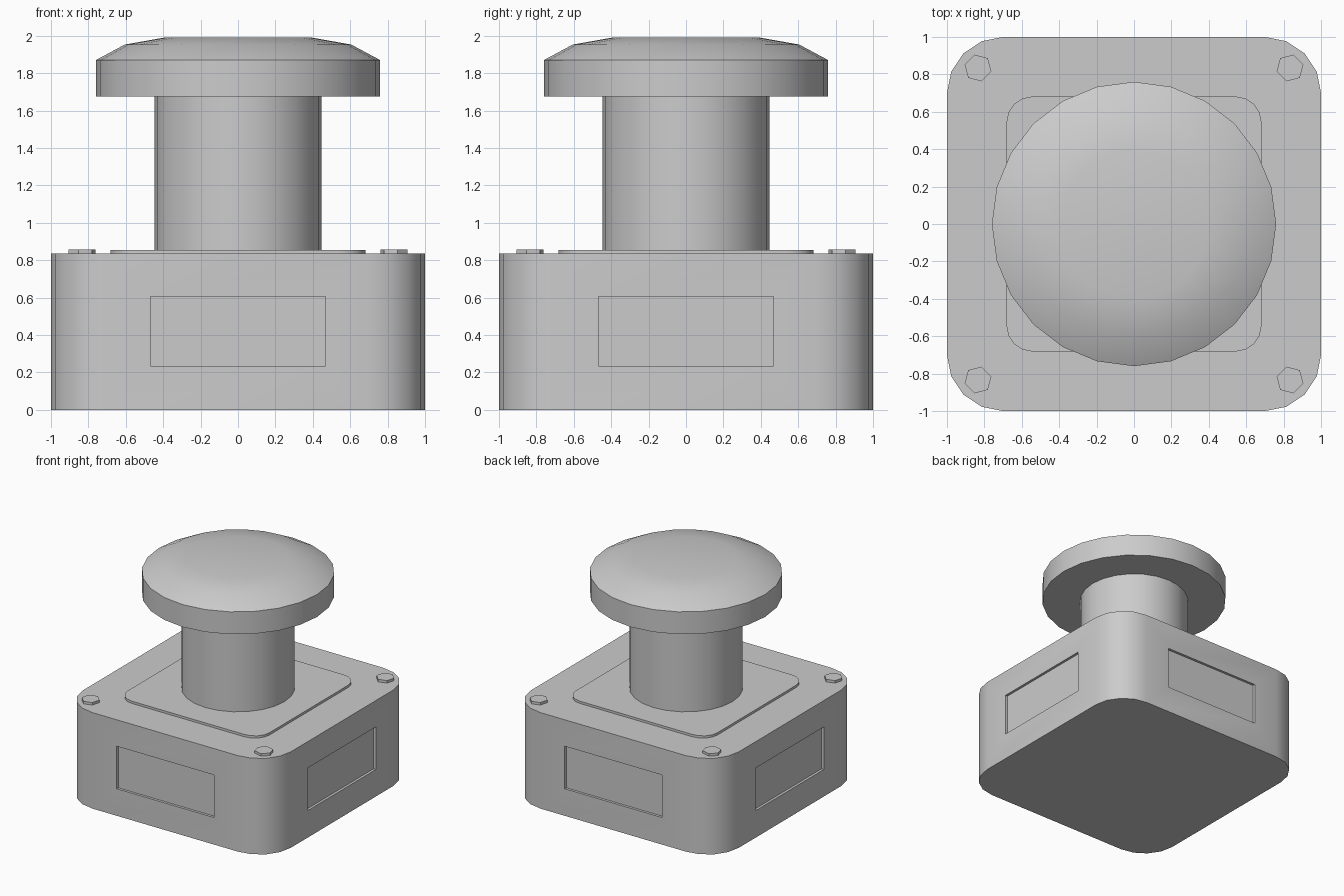
import bpy, bmesh
from math import sin, cos, pi, radians
from mathutils import Vector

if "Cube" in bpy.data.objects:
    bpy.data.objects.remove(bpy.data.objects["Cube"])


def finish(name, bm, smooth=True):
    bmesh.ops.recalc_face_normals(bm, faces=bm.faces[:])
    me = bpy.data.meshes.new(name)
    bm.to_mesh(me)
    bm.free()
    ob = bpy.data.objects.new(name, me)
    bpy.context.collection.objects.link(ob)
    if smooth:
        bpy.ops.object.select_all(action='DESELECT')
        ob.select_set(True)
        bpy.context.view_layer.objects.active = ob
        bpy.ops.object.shade_smooth_by_angle(angle=radians(30))
    return ob


def prism(points, z0, z1):
    bm = bmesh.new()
    base = bm.faces.new([bm.verts.new((x, y, z0)) for x, y in points])
    ext = bmesh.ops.extrude_face_region(bm, geom=[base], use_keep_orig=True)
    for v in ext['geom']:
        if isinstance(v, bmesh.types.BMVert):
            v.co.z = z1
    bmesh.ops.recalc_face_normals(bm, faces=bm.faces[:])
    return bm


def rounded_square(half, r, seg=4):
    c = half - r
    pts = []
    for q, (sx, sy) in enumerate([(1, 1), (-1, 1), (-1, -1), (1, -1)]):
        for i in range(seg + 1):
            a = (q + i / seg) * pi / 2
            pts.append((sx * c + r * cos(a), sy * c + r * sin(a)))
    return pts


def lathe(name, profile, seg=24):
    bm = bmesh.new()
    rings = [[bm.verts.new((r * cos(2 * pi * i / seg), r * sin(2 * pi * i / seg), z))
              for i in range(seg)] for r, z in profile]
    for a, b in zip(rings, rings[1:]):
        for i in range(seg):
            j = (i + 1) % seg
            bm.faces.new((a[i], a[j], b[j], b[i]))
    bm.faces.new(rings[0][::-1])
    bm.faces.new(rings[-1])
    return finish(name, bm)


# Rounded housing with a shallow recessed panel on each side
bm = prism(rounded_square(1.0, 0.3), 0, 0.835)
sides = [f for f in bm.faces if abs(f.normal.z) < 0.1 and f.calc_area() > 0.8]
for f in sides:
    n = f.normal.copy()
    t = Vector((-n.y, n.x, 0))
    bmesh.ops.inset_individual(bm, faces=[f], thickness=0.1)
    for v in f.verts:
        side = 0.467 if v.co.dot(t) > 0 else -0.467
        z = 0.605 if v.co.z > 0.42 else 0.235
        v.co = n + t * side + Vector((0, 0, z))
    bmesh.ops.inset_individual(bm, faces=[f], thickness=0)
    for v in f.verts:
        v.co -= n * 0.022
finish("housing", bm)

# Raised plate on top
finish("top_plate", prism(rounded_square(0.682, 0.14), 0.82, 0.855))

# Hexagonal corner bolts
for sx in (-1, 1):
    for sy in (-1, 1):
        hexagon = [(sx * (0.834 + 0.074 * cos(radians(135 + 60 * i))),
                    sy * (0.834 + 0.074 * sin(radians(135 + 60 * i)))) for i in range(6)]
        finish("corner_bolt", prism(hexagon, 0.82, 0.857), smooth=False)

# Push button stem and domed cap
lathe("button_stem", [(0.447, 0.84), (0.447, 1.68)])
lathe("button_cap", [(0.76, 1.675), (0.76, 1.87), (0.605, 1.953), (0.395, 1.99)])
